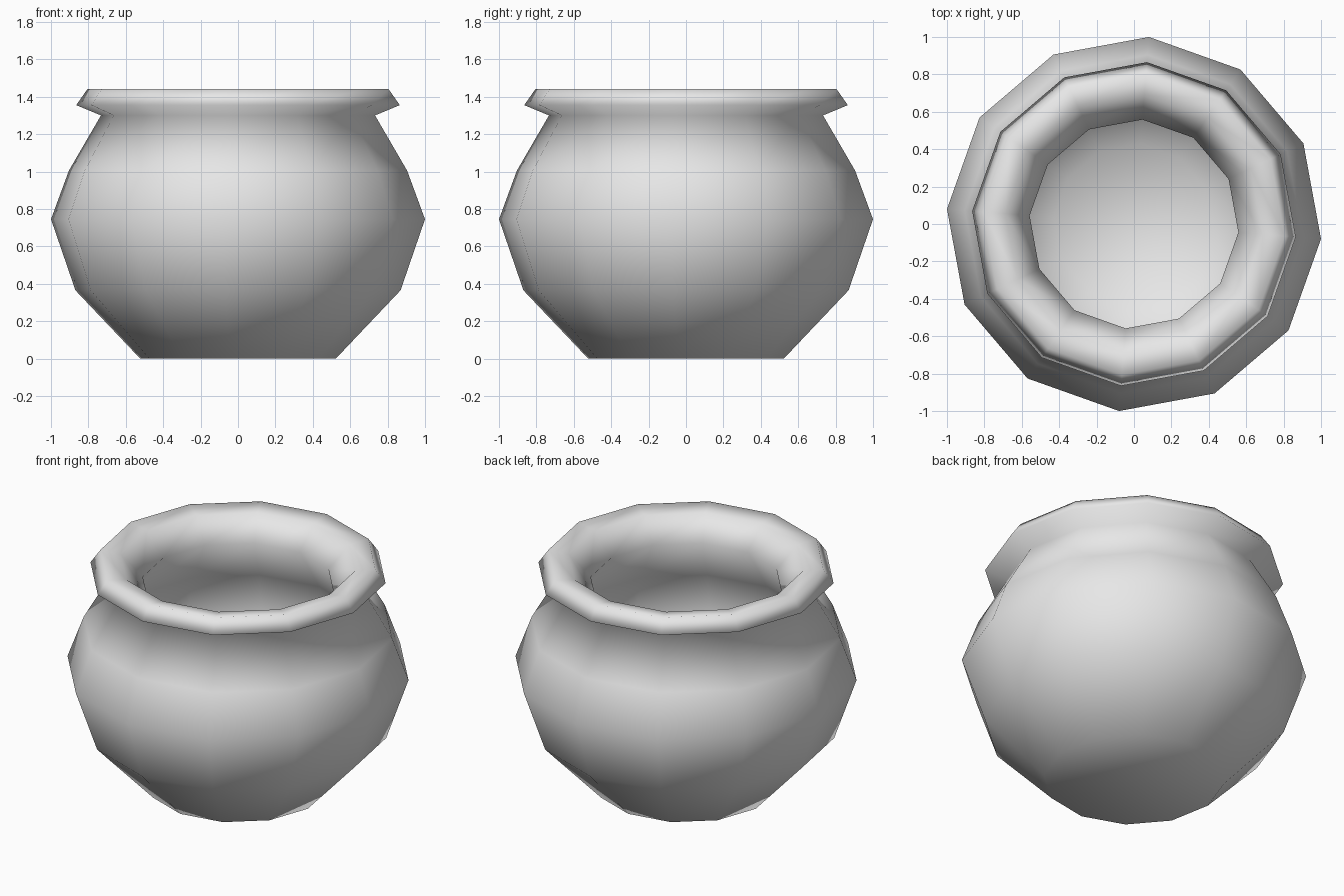
import bpy
import bmesh
from math import sin, cos, pi, radians

default = bpy.data.objects.get("Cube")
if default:
    bpy.data.objects.remove(default)

SIDES = 12
TURN = radians(-4.57)

# Closed wall profile (radius, height), from the base up and over the lip to the inner floor
PROFILE = [
    (0.525, 0.0), (0.872, 0.365), (1.003, 0.745), (0.907, 1.005),
    (0.735, 1.30), (0.868, 1.355), (0.808, 1.44), (0.69, 1.422),
    (0.56, 1.285), (0.74, 1.0), (0.83, 0.745), (0.72, 0.42), (0.43, 0.14),
]


def make_material(name, colour):
    mat = bpy.data.materials.new(name)
    mat.use_nodes = True
    mat.diffuse_color = colour
    mat.node_tree.nodes["Principled BSDF"].inputs["Base Color"].default_value = colour
    return mat


def lathe(name, profile, mat):
    bm = bmesh.new()
    angles = [TURN + 2 * pi * i / SIDES for i in range(SIDES)]
    rings = [[bm.verts.new((r * cos(a), r * sin(a), z)) for a in angles]
             for r, z in profile]
    # Walls between neighbouring rings
    for low, high in zip(rings, rings[1:]):
        for i in range(SIDES):
            j = (i + 1) % SIDES
            bm.faces.new((low[i], low[j], high[j], high[i]))
    # Base and inner floor
    bm.faces.new(rings[0])
    bm.faces.new(rings[-1])
    bmesh.ops.recalc_face_normals(bm, faces=bm.faces)
    for face in bm.faces:
        face.smooth = True
    mesh = bpy.data.meshes.new(name)
    bm.to_mesh(mesh)
    bm.free()
    mesh.materials.append(mat)
    obj = bpy.data.objects.new(name, mesh)
    bpy.context.collection.objects.link(obj)
    return obj


# Round pot with a flared lip
lathe("pot", PROFILE, make_material("light grey", (0.8, 0.8, 0.8, 1)))
